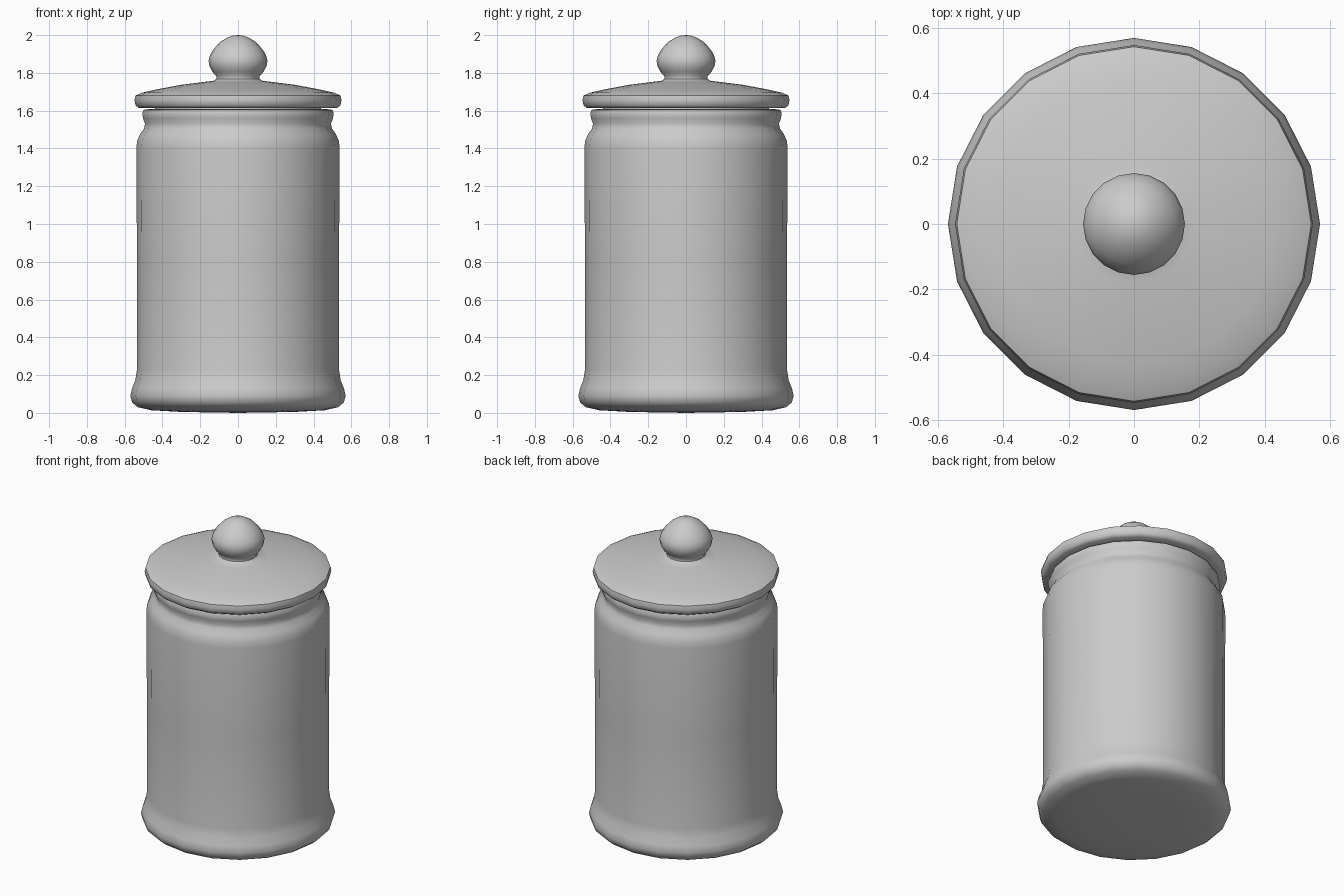
import bpy, bmesh, math

SIDES = 20


def lathe(name, profile):
    """Revolve an (r, z) profile that starts and ends on the axis."""
    bm = bmesh.new()
    rings = []
    for r, z in profile:
        if r == 0:
            rings.append([bm.verts.new((0, 0, z))] * SIDES)
        else:
            rings.append([bm.verts.new((r * math.cos(math.tau * i / SIDES),
                                        r * math.sin(math.tau * i / SIDES), z))
                          for i in range(SIDES)])
    for a, b in zip(rings, rings[1:]):
        for i in range(SIDES):
            j = (i + 1) % SIDES
            corners = list(dict.fromkeys((a[i], a[j], b[j], b[i])))
            bm.faces.new(corners)
    bmesh.ops.recalc_face_normals(bm, faces=bm.faces)
    mesh = bpy.data.meshes.new(name)
    bm.to_mesh(mesh)
    bm.free()
    obj = bpy.data.objects.new(name, mesh)
    bpy.context.collection.objects.link(obj)
    bpy.ops.object.select_all(action='DESELECT')
    obj.select_set(True)
    bpy.context.view_layer.objects.active = obj
    bpy.ops.object.shade_smooth_by_angle(angle=math.radians(50))
    return obj


# Hollow jar: flared foot, straight wall, waisted neck, rolled rim, inner wall
lathe("jar_body", [
    (0, 0), (0.30, 0.005), (0.46, 0.014), (0.53, 0.03), (0.56, 0.055),
    (0.57, 0.09), (0.561, 0.13), (0.543, 0.175), (0.535, 0.23),
    (0.535, 0.80), (0.538, 1.40), (0.534, 1.44), (0.519, 1.475),
    (0.498, 1.505), (0.492, 1.53), (0.503, 1.56), (0.507, 1.585),
    (0.500, 1.604), (0.475, 1.608), (0.452, 1.60), (0.45, 1.50),
    (0.49, 1.42), (0.49, 0.15), (0.45, 0.09), (0, 0.08)])

# Lid with a plug that sits inside the neck, and a round knob on top
lathe("lid_with_knob", [
    (0, 1.54), (0.42, 1.54), (0.44, 1.56), (0.44, 1.618), (0.525, 1.615),
    (0.542, 1.627), (0.548, 1.655), (0.543, 1.68), (0.51, 1.695),
    (0.43, 1.713), (0.30, 1.737), (0.18, 1.752), (0.13, 1.758),
    (0.115, 1.768), (0.114, 1.782), (0.135, 1.805), (0.151, 1.835),
    (0.156, 1.865), (0.148, 1.895), (0.126, 1.93), (0.092, 1.965),
    (0.055, 1.988), (0.025, 1.998), (0, 2.0)])
